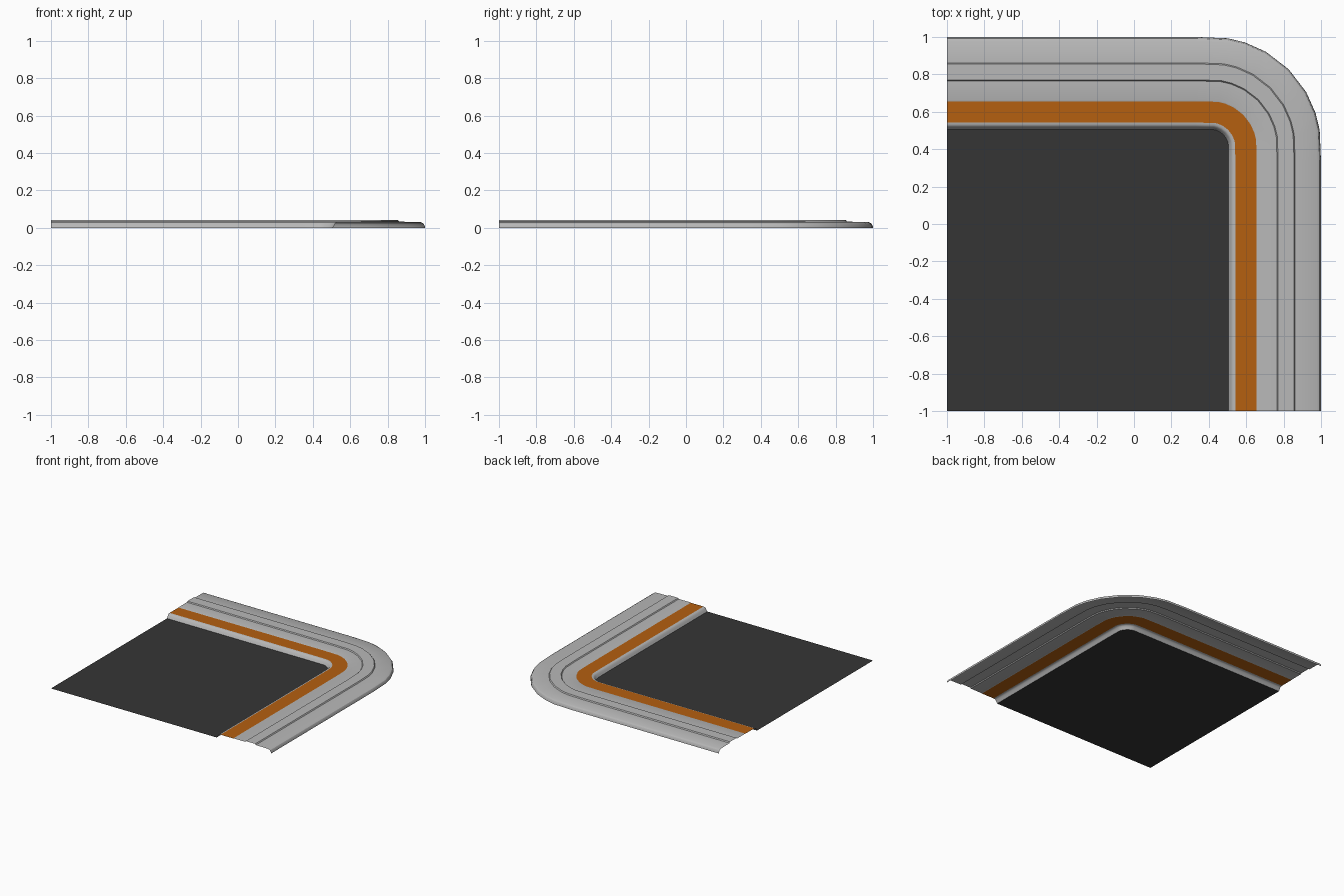
import bpy, bmesh, math

if "Cube" in bpy.data.objects:
    bpy.data.objects.remove(bpy.data.objects["Cube"])

C = 0.41                      # centre of the corner bend
ANGLES = (9, 18, 30, 45, 60, 72, 81)


def material(name, rgb):
    m = bpy.data.materials.new(name)
    m.diffuse_color = (*rgb, 1)
    m.use_nodes = True
    m.node_tree.nodes["Principled BSDF"].inputs["Base Color"].default_value = m.diffuse_color
    return m


concrete = material("concrete grey", (0.48, 0.48, 0.48))
orange = material("paint orange", (0.46, 0.115, 0.005))
asphalt = material("asphalt dark", (0.036, 0.036, 0.036))


def corner_path(d):
    """Plan line at offset d: straight, rounded corner, straight."""
    r = d - C
    pts = [(-1, d), (0.33, d)]
    for a in ANGLES:
        t = math.radians(a)
        pts.append((C + r * math.sin(t), C + r * math.cos(t)))
    return pts + [(d, 0.33), (d, -1)]


def finish(name, bm, mat):
    bm.normal_update()
    bmesh.ops.reverse_faces(bm, faces=[f for f in bm.faces if f.normal.z < 0])
    me = bpy.data.meshes.new(name)
    bm.to_mesh(me)
    bm.free()
    me.materials.append(mat)
    ob = bpy.data.objects.new(name, me)
    bpy.context.collection.objects.link(ob)
    bpy.context.view_layer.objects.active = ob
    ob.select_set(True)
    bpy.ops.object.shade_smooth_by_angle(angle=math.radians(30))
    ob.select_set(False)


def sweep(name, profile, mat):
    """Sweep an (offset, height) profile round the corner."""
    bm = bmesh.new()
    rows = [[bm.verts.new((x, y, z)) for x, y in corner_path(d)]
            for d, z in profile]
    for a, b in zip(rows, rows[1:]):
        for i in range(len(a) - 1):
            bm.faces.new((a[i], a[i + 1], b[i + 1], b[i]))
    finish(name, bm, mat)


# Outer rounded edge, low step and raised band
sweep("outer_kerb", [(1, 0), (0.998, 0.013), (0.991, 0.024), (0.977, 0.031),
                     (0.862, 0.033), (0.856, 0.041), (0.771, 0.041),
                     (0.765, 0.034), (0.663, 0.034), (0.656, 0.032)], concrete)
# Painted strip
sweep("painted_strip", [(0.656, 0.032), (0.542, 0.032)], orange)
# Lip sloping down to the road
sweep("inner_kerb_lip", [(0.542, 0.032), (0.53, 0.031), (0.521, 0.025),
                         (0.514, 0.012), (0.506, 0)], concrete)

# Road surface
bm = bmesh.new()
bm.faces.new([bm.verts.new((x, y, 0))
              for x, y in corner_path(0.506) + [(-1, -1)]])
finish("road_surface", bm, asphalt)
